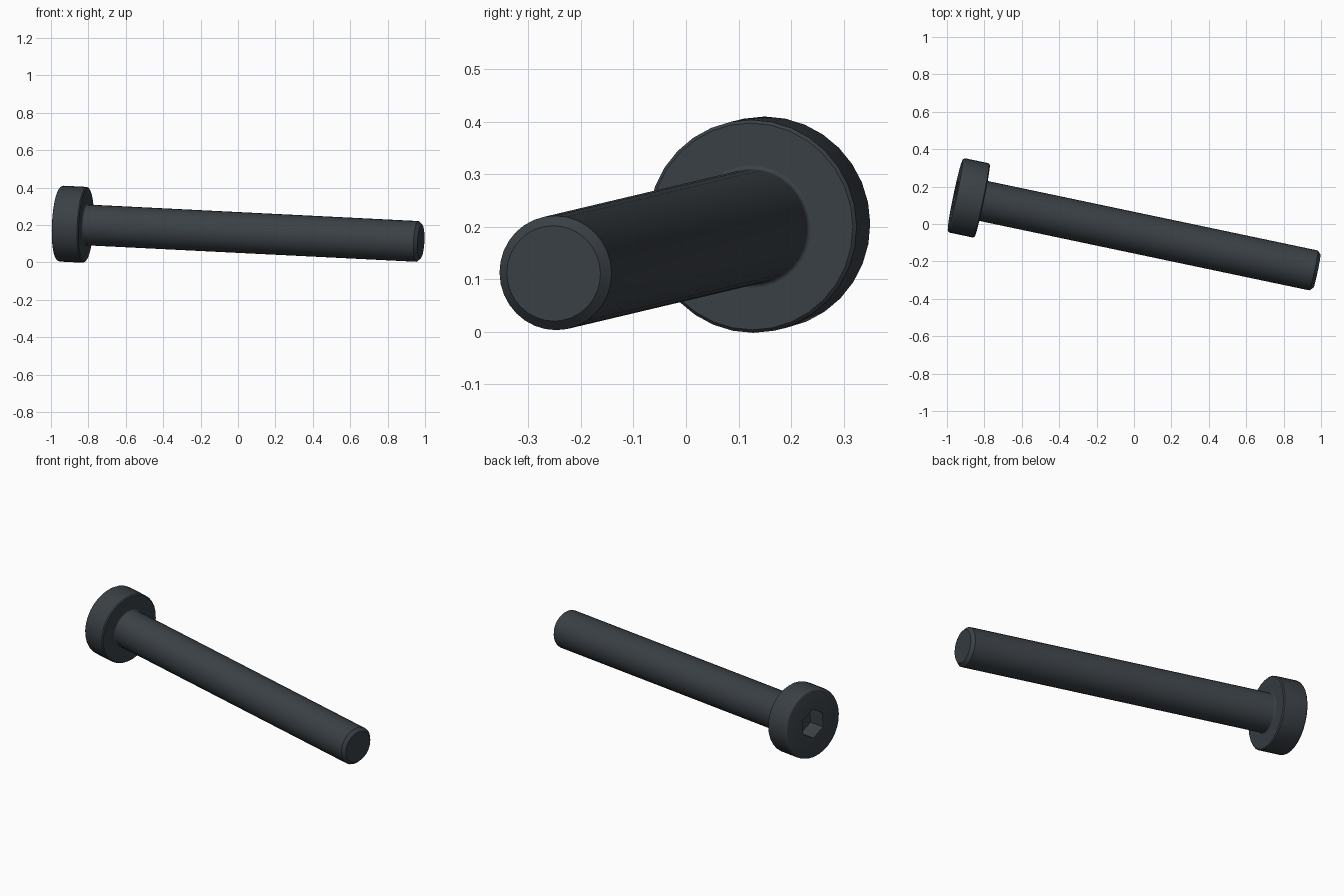
import bpy, bmesh, math
from mathutils import Matrix, Vector

cube = bpy.data.objects.get("Cube")
if cube:
    bpy.data.objects.remove(cube, do_unlink=True)

steel = bpy.data.materials.new("dark_steel")
steel.use_nodes = True
colour = (0.043, 0.052, 0.061, 1)
steel.diffuse_color = colour
steel.node_tree.nodes["Principled BSDF"].inputs["Base Color"].default_value = colour

# Placement: the screw axis runs from the head face centre to the tip centre
HEAD_FACE = Vector((-0.956, 0.155, 0.2075))
TIP = Vector((0.978, -0.252, 0.111))
axis = (TIP - HEAD_FACE).normalized()
side = Vector((0, 0, 1)).cross(axis).normalized()
up = axis.cross(side)
PLACE = Matrix((axis, side, up)).transposed().to_4x4()
PLACE.translation = HEAD_FACE

LENGTH = (TIP - HEAD_FACE).length
HEAD_R, HEAD_T = 0.203, 0.147
SHANK_R = 0.109


def lathe(name, profile, sides=32):
    """Revolve (distance along axis, radius) points into a closed solid."""
    bm = bmesh.new()
    rings = []
    for x, r in profile:
        angles = [math.tau * i / sides for i in range(sides)]
        rings.append([bm.verts.new((x, r * math.sin(a), r * math.cos(a))) for a in angles])
    for a, b in zip(rings, rings[1:]):
        for i in range(sides):
            j = (i + 1) % sides
            bm.faces.new((a[i], a[j], b[j], b[i]))
    bm.faces.new(rings[0])
    bm.faces.new(rings[-1])
    bmesh.ops.recalc_face_normals(bm, faces=bm.faces)
    mesh = bpy.data.meshes.new(name)
    bm.to_mesh(mesh)
    bm.free()
    mesh.materials.append(steel)
    obj = bpy.data.objects.new(name, mesh)
    obj.matrix_world = PLACE
    bpy.context.collection.objects.link(obj)
    return obj


def arc(cx, cr, radius, start, end, steps=4):
    """Profile points on a small rounded corner, angles in degrees."""
    points = []
    for i in range(steps + 1):
        a = math.radians(start + (end - start) * i / steps)
        points.append((cx + radius * math.cos(a), cr + radius * math.sin(a)))
    return points


# Head: rounded outer rim, small chamfer underneath
rim = 0.015
head = lathe("head", arc(rim, HEAD_R - rim, rim, 180, 90)
             + [(HEAD_T - 0.006, HEAD_R), (HEAD_T, HEAD_R - 0.006)])

# Shank: small fillet under the head, chamfered tip
fillet = 0.008
shank = lathe("shank", [(HEAD_T - 0.01, SHANK_R + fillet)]
              + arc(HEAD_T + fillet, SHANK_R + fillet, fillet, 180, 270)
              + [(LENGTH - 0.018, SHANK_R), (LENGTH, SHANK_R - 0.018)])

# Hexagonal socket cut into the head
cutter = lathe("socket_cutter", [(-0.05, 0.085), (0.1, 0.085)], sides=6)
cutter.hide_render = True
cut = head.modifiers.new("socket", 'BOOLEAN')
cut.operation = 'DIFFERENCE'
cut.solver = 'EXACT'
cut.object = cutter
bpy.context.view_layer.objects.active = head
bpy.ops.object.modifier_apply(modifier=cut.name)
bpy.data.objects.remove(cutter, do_unlink=True)

# Smooth sides with crisp edges
for obj in (head, shank):
    bpy.ops.object.select_all(action='DESELECT')
    obj.select_set(True)
    bpy.context.view_layer.objects.active = obj
    bpy.ops.object.shade_smooth_by_angle(angle=math.radians(30))
